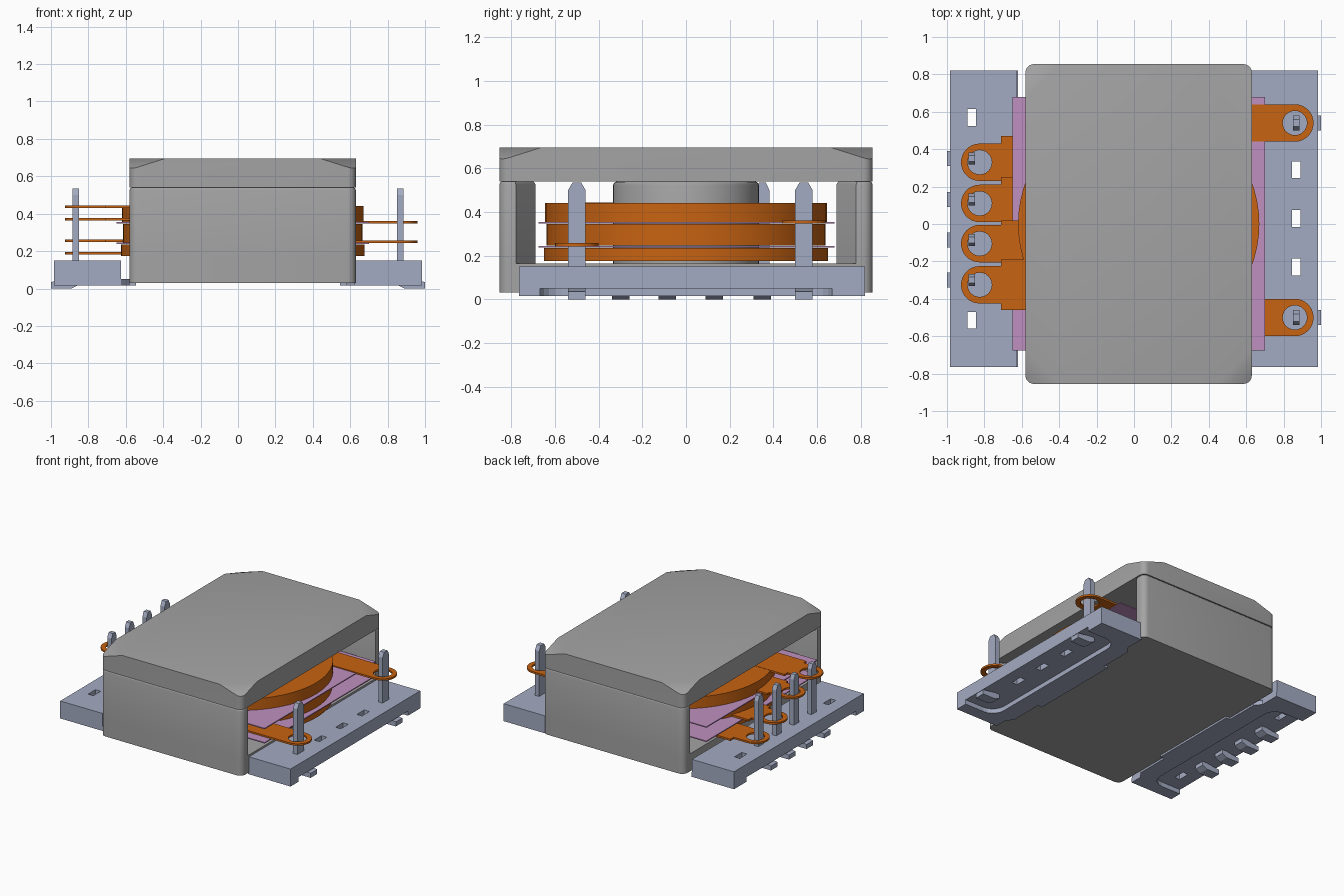
import bpy, bmesh, math
from mathutils import Vector

if "Cube" in bpy.data.objects:
    bpy.data.objects.remove(bpy.data.objects["Cube"], do_unlink=True)


def material(name, rgb):
    m = bpy.data.materials.new(name)
    m.use_nodes = True
    m.diffuse_color = (*rgb, 1)
    m.node_tree.nodes["Principled BSDF"].inputs["Base Color"].default_value = (*rgb, 1)
    return m


FERRITE = material("ferrite grey", (0.37, 0.37, 0.37))
PLASTIC = material("blue grey plastic", (0.37, 0.41, 0.54))
COPPER = material("copper orange", (0.58, 0.125, 0.006))
FILM = material("pink film", (0.53, 0.28, 0.53))

CX = 0.025                 # centre of core and winding
HX, HY = 0.605, 0.855      # half size of core


def arc(cx, cy, r, a0, a1, n):
    """Points on an arc, angles in degrees."""
    out = []
    for i in range(n + 1):
        a = math.radians(a0 + (a1 - a0) * i / n)
        out.append((cx + r * math.cos(a), cy + r * math.sin(a)))
    return out


def circle(cx, cy, r, n=48):
    return arc(cx, cy, r, 0, 360, n)[:-1]


def rect(x0, y0, x1, y1):
    return [(x0, y0), (x1, y0), (x1, y1), (x0, y1)]


def round_rect(cx, hx, hy, r):
    pts = []
    for i, (sx, sy) in enumerate([(1, 1), (-1, 1), (-1, -1), (1, -1)]):
        pts += arc(cx + sx * (hx - r), sy * (hy - r), r, i * 90, i * 90 + 90, 6)
    return pts


def mirror(pts, s):
    return [(s * a, b) for a, b in pts]


def prism(name, outline, lo, hi, mat, axis="z", holes=(), bevel=0, smooth=False, cuts=()):
    """Extrude an outline with holes along an axis; bevel top rim; cut by planes."""
    place = {"z": lambda a, b: (a, b, lo),
             "x": lambda a, b: (lo, a, b),
             "y": lambda a, b: (a, lo, b)}[axis]
    bm = bmesh.new()
    edges = []
    for loop in [outline, *holes]:
        vs = [bm.verts.new(place(a, b)) for a, b in loop]
        edges += [bm.edges.new((v, vs[i - 1])) for i, v in enumerate(vs)]
    if holes:
        bmesh.ops.triangle_fill(bm, edges=edges, use_beauty=True)
    else:
        bm.faces.new(vs)
    ext = bmesh.ops.extrude_face_region(bm, geom=bm.faces[:])
    moved = [g for g in ext["geom"] if isinstance(g, bmesh.types.BMVert)]
    step = Vector([(hi - lo) * (axis == k) for k in "xyz"])
    bmesh.ops.translate(bm, verts=moved, vec=step)
    bmesh.ops.recalc_face_normals(bm, faces=bm.faces[:])
    if bevel:
        rim = [e for e in bm.edges if all(v.co.z > hi - 1e-4 for v in e.verts)]
        bmesh.ops.bevel(bm, geom=rim, offset=bevel, segments=3, profile=0.5, affect="EDGES")
    for co, no in cuts:
        geom = bm.verts[:] + bm.edges[:] + bm.faces[:]
        res = bmesh.ops.bisect_plane(bm, geom=geom, plane_co=co, plane_no=no, clear_outer=True)
        rim = [g for g in res["geom_cut"] if isinstance(g, bmesh.types.BMEdge)]
        bmesh.ops.holes_fill(bm, edges=rim)
    bmesh.ops.recalc_face_normals(bm, faces=bm.faces[:])
    me = bpy.data.meshes.new(name)
    bm.to_mesh(me)
    bm.free()
    me.materials.append(mat)
    ob = bpy.data.objects.new(name, me)
    bpy.context.collection.objects.link(ob)
    if smooth:
        bpy.ops.object.select_all(action="DESELECT")
        ob.select_set(True)
        bpy.context.view_layer.objects.active = ob
        bpy.ops.object.shade_smooth_by_angle(angle=math.radians(25))
    return ob


# Lower core: floor, two legs with chamfered inner ends, round centre post
prism("core_floor", round_rect(CX, HX, HY, 0.045), 0.03, 0.165, FERRITE, smooth=True)
for s, side in ((1, "back"), (-1, "front")):
    r = 0.045
    leg = (arc(HX - r, HY - r, r, 0, 90, 6) + arc(r - HX, HY - r, r, 90, 180, 6)
           + [(-HX, 0.78), (0.14 - HX, 0.69), (HX - 0.14, 0.69), (HX, 0.78)])
    leg = [(CX + a, s * b) for a, b in leg]
    prism("core_leg_" + side, leg, 0.165, 0.54, FERRITE, bevel=0.015, smooth=True)
prism("core_post", circle(CX, 0, 0.335), 0.165, 0.54, FERRITE, bevel=0.02, smooth=True)

# Core lid with sloping corner cuts
top, dx, dy, dz = 0.695, 0.19, 0.19, 0.06
corners = []
for sx in (1, -1):
    for sy in (1, -1):
        co = Vector((CX + sx * HX, sy * HY, top - dz))
        corners.append((co, Vector((sx / dx, sy / dy, 1 / dz)).normalized()))
prism("core_lid", round_rect(CX, HX, HY, 0.045), 0.54, top, FERRITE, smooth=True, cuts=corners)

# Winding discs with a bore for the post
bore = [circle(CX, 0, 0.36)]
for name, r, lo, hi in (("lower", 0.65, 0.175, 0.236), ("middle", 0.64, 0.246, 0.346),
                        ("upper", 0.645, 0.354, 0.442)):
    prism("winding_" + name, circle(CX, 0, r, 64), lo, hi, COPPER, holes=bore, smooth=True)

# Insulating films between the discs
for name, z in (("lower", 0.237), ("upper", 0.347)):
    prism("film_" + name, rect(-0.65, -0.675, 0.70, 0.68), z, z + 0.008, FILM, holes=bore)


# Copper terminal lugs
def lug(name, s, y, z, hole_x, root, wide=None):
    pts = [(root, y - 0.1)]
    if wide:
        pts = [(root, wide[0]), (0.71, wide[0]), (0.71, y - 0.1)]
    pts += arc(hole_x, y, 0.1, -90, 90, 16)
    pts += [(0.71, y + 0.1), (0.71, wide[1]), (root, wide[1])] if wide else [(root, y + 0.1)]
    eye = mirror(circle(hole_x, y, 0.065, 24), s)
    prism(name, mirror(pts, s), z - 0.007, z + 0.007, COPPER, holes=[eye], smooth=True)


lug("lug_left_back", 1, 0.54, 0.355, 0.86, 0.25)
lug("lug_left_front", 1, -0.50, 0.25, 0.86, 0.25)
right_lugs = ((0.33, 0.188, (0.225, 0.47)), (0.11, 0.255, (-0.02, 0.25)),
              (-0.105, 0.37, (-0.23, 0.02)), (-0.325, 0.437, (-0.46, -0.19)))
for i, (y, z, wide) in enumerate(right_lugs):
    lug(f"lug_right_{i + 1}", -1, y, z, 0.825, 0.45, wide)

# Terminal bases: slotted upper slab, recessed lower frame, pins and feet
lower = [(0.985, -0.765), (0.985, -0.67)]
lower += arc(0.82, -0.57, 0.1, 270, 180, 5) + arc(0.82, 0.57, 0.1, 180, 90, 5)
lower += [(0.985, 0.67), (0.985, 0.82), (0.62, 0.82), (0.62, 0.67), (0.58, 0.62),
          (0.58, 0.36), (0.545, 0.36), (0.545, -0.36), (0.58, -0.36), (0.58, -0.62),
          (0.62, -0.67), (0.62, -0.765)]
foot = [(0.85, 0.055), (1.0, 0.035), (1.0, 0), (0.89, 0), (0.85, 0.02)]
layout = (("left", 1, (0.54, -0.50), (0.29, 0.03, -0.23)),
          ("right", -1, (0.35, 0.13, -0.085, -0.30), (0.57, -0.515)))
for side, s, pins, slots in layout:
    holes = [mirror(rect(0.845, y - 0.045, 0.89, y + 0.045), s) for y in slots]
    slab = mirror(rect(0.625, -0.765, 0.985, 0.82), s)
    prism(f"base_slab_{side}", slab, 0.05, 0.15, PLASTIC, holes=holes)
    prism(f"base_frame_{side}", mirror(lower, s), 0.015, 0.05, PLASTIC)
    for i, y in enumerate(pins):
        w = 0.04 if s > 0 else 0.032
        pin = [(y - w, 0.02), (y + w, 0.02), (y + w, 0.50), (y + w / 2, 0.535),
               (y - w / 2, 0.535), (y - w, 0.50)]
        prism(f"pin_{side}_{i + 1}", pin, s * 0.868 - 0.018, s * 0.868 + 0.018, PLASTIC, axis="x")
        prism(f"foot_{side}_{i + 1}", mirror(foot, s), y - 0.04, y + 0.04, PLASTIC, axis="y")
